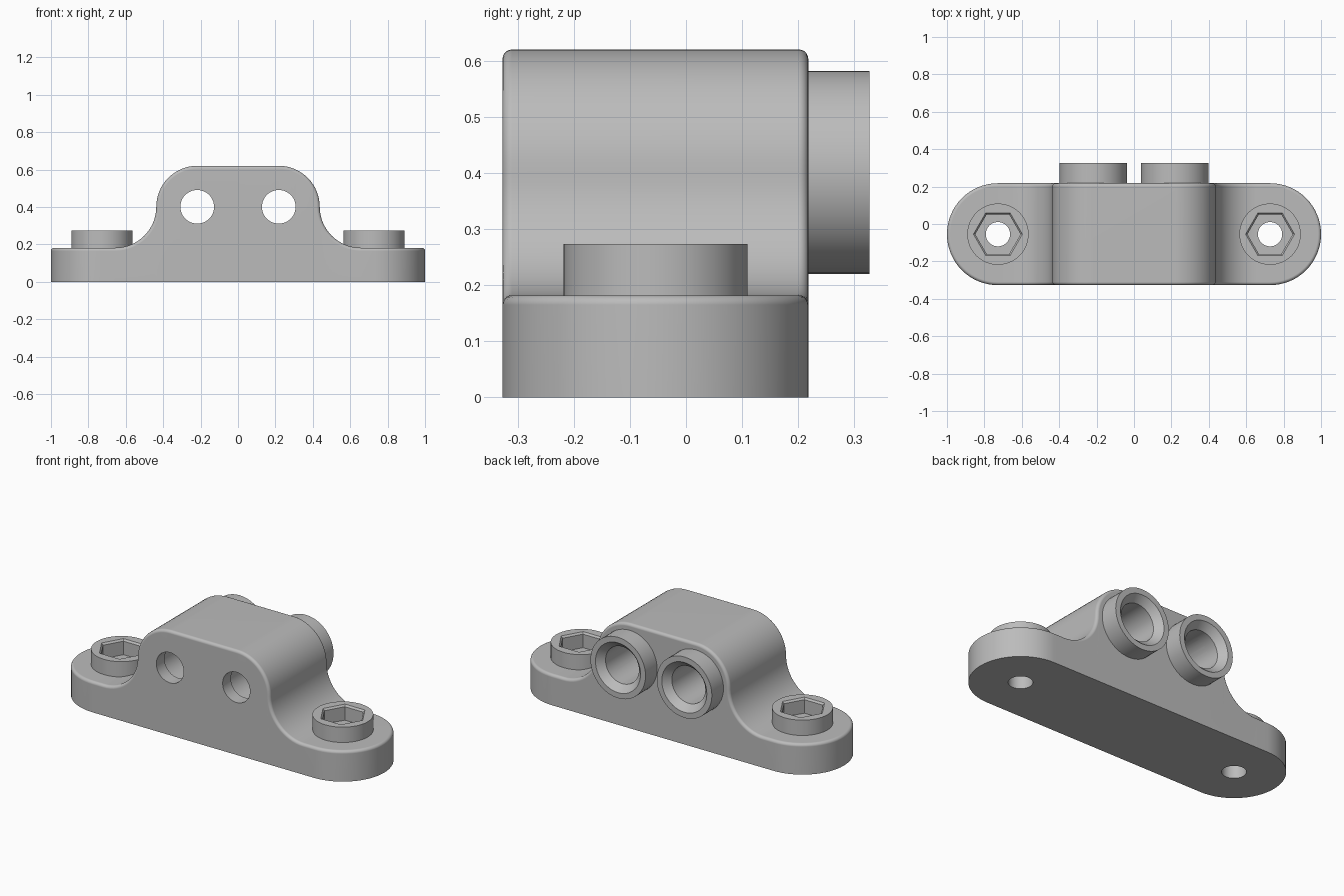
import bpy
import bmesh
from math import sin, cos, pi, radians
from mathutils import Vector

cube = bpy.data.objects.get("Cube")
if cube:
    bpy.data.objects.remove(cube, do_unlink=True)

grey = bpy.data.materials.new("plain_grey")
grey.use_nodes = True
COLOUR = (0.5, 0.5, 0.5, 1)
grey.diffuse_color = COLOUR
grey.node_tree.nodes["Principled BSDF"].inputs["Base Color"].default_value = COLOUR

SEGS = 48
END_R, MID_Y = 0.2725, -0.0545      # rounded plate ends and plate centre line
BOLT_X = 1 - END_R
PLATE_Z, TOP_Z = 0.182, 0.62
CURVE_R = (TOP_Z - PLATE_Z) / 2     # shoulder and fillet radius
PORT_X, PORT_Z = 0.218, 0.401
BACK_Y = MID_Y + END_R
EDGE = 0.017                        # rounding of the upper rim


def make_object(name, bm):
    bmesh.ops.recalc_face_normals(bm, faces=bm.faces)
    mesh = bpy.data.meshes.new(name)
    bm.to_mesh(mesh)
    bm.free()
    mesh.materials.append(grey)
    obj = bpy.data.objects.new(name, mesh)
    bpy.context.collection.objects.link(obj)
    return obj


def activate(obj):
    bpy.ops.object.select_all(action="DESELECT")
    obj.select_set(True)
    bpy.context.view_layer.objects.active = obj


def smooth(obj):
    activate(obj)
    bpy.ops.object.shade_smooth_by_angle(angle=radians(32))
    mod = obj.modifiers.new("even_shading", "WEIGHTED_NORMAL")
    mod.keep_sharp = True


def bridge(bm, a, b):
    for i in range(len(a)):
        j = (i + 1) % len(a)
        bm.faces.new((a[i], a[j], b[j], b[i]))


def turned(name, profile, centre, along_y=False, ring=False):
    """Turn (radius, height, shape) steps about z or y; hex steps are six-sided."""
    bm = bmesh.new()
    loops = []
    for radius, height, shape in profile:
        loop = []
        for i in range(SEGS):
            a = 2 * pi * i / SEGS
            r = radius
            if shape == "hex":
                r *= cos(pi / 6) / cos(a % (pi / 3) - pi / 6)
            u, v = r * cos(a), r * sin(a)
            p = Vector((u, height, v)) if along_y else Vector((u, v, height))
            loop.append(bm.verts.new(p + Vector(centre)))
        loops.append(loop)
    for a, b in zip(loops, loops[1:]):
        bridge(bm, a, b)
    if ring:
        bridge(bm, loops[-1], loops[0])
    else:
        bm.faces.new(loops[0])
        bm.faces.new(loops[-1])
    return make_object(name, bm)


def bracket():
    # Half of the humped top line: (x, z, normal)
    up = Vector((0, 0, 1))
    half = []
    steps = 16
    for i in range(steps + 1):
        a = pi / 2 * (1 - i / steps)
        n = Vector((cos(a), 0, sin(a)))
        half.append((Vector((PORT_X, 0, PORT_Z)) + n * CURVE_R, n))
    for i in range(1, steps + 1):
        a = pi + pi / 2 * i / steps
        n = Vector((-cos(a), 0, -sin(a)))
        half.append((Vector((PORT_X + 2 * CURVE_R, 0, PORT_Z)) - n * CURVE_R, n))
    half.append((Vector((BOLT_X, 0, PLATE_Z)), up))
    flip = Vector((-1, 1, 1))
    line = [(p * flip, n * flip) for p, n in reversed(half)] + half

    # Outline of the plate: (rim point, sideways normal, upward normal)
    def side(s, pts):
        return [(p + Vector((0, MID_Y + s * END_R, 0)), Vector((0, s, 0)), n) for p, n in pts]

    def end(s):
        out = []
        for i in range(1, 32):
            a = -pi / 2 + pi * i / 32
            m = Vector((cos(a), sin(a), 0)) * s
            out.append((Vector((s * BOLT_X, MID_Y, PLATE_Z)) + m * END_R, m, up))
        return out

    front, right, back, left = side(-1, line), end(1), side(1, line[::-1]), end(-1)
    outline = front + right + back + left

    bm = bmesh.new()
    rings = [[bm.verts.new((p.x, p.y, 0)) for p, m, n in outline]]
    for i in range(6):
        t = pi / 2 * i / 5
        rings.append([bm.verts.new(p - EDGE * (1 - cos(t)) * m - EDGE * (1 - sin(t)) * n)
                      for p, m, n in outline])
    for a, b in zip(rings, rings[1:]):
        bridge(bm, a, b)
    bm.faces.new(rings[0])
    # Top skin: strips across the hump and one face on each rounded end
    top, count, arc = rings[-1], len(line), len(right)
    f, b = top[:count], top[count + arc:2 * count + arc][::-1]
    for i in range(count - 1):
        bm.faces.new((f[i], f[i + 1], b[i + 1], b[i]))
    bm.faces.new([f[-1]] + top[count:count + arc] + [b[-1]])
    bm.faces.new([b[0]] + top[2 * count + arc:] + [f[0]])
    return make_object("bracket_body", bm)


body = bracket()

# Through holes: upright bolt holes and stepped bores from front to back
cutters = []
for s in (-1, 1):
    cutters.append(turned("bolt_hole_cutter", [(0.065, -0.1, ""), (0.065, 0.3, "")],
                          (s * BOLT_X, MID_Y, 0)))
    cutters.append(turned("bore_cutter", [(0.09, -0.5, ""), (0.09, -0.25, ""),
                                          (0.11, -0.25, ""), (0.11, 0.5, "")],
                          (s * PORT_X, 0, PORT_Z), along_y=True))
for cutter in cutters:
    cutter.hide_render = True
    mod = body.modifiers.new("cut", "BOOLEAN")
    mod.operation = "DIFFERENCE"
    mod.solver = "EXACT"
    mod.object = cutter
    activate(body)
    bpy.ops.object.modifier_apply(modifier=mod.name)
for cutter in cutters:
    bpy.data.objects.remove(cutter, do_unlink=True)
smooth(body)

for s, label in ((1, "left"), (-1, "right")):
    # Round boss with a hexagonal pocket on each plate end
    smooth(turned("bolt_boss_" + label,
                  [(0.164, PLATE_Z, ""), (0.164, 0.273, ""), (0.131, 0.273, "hex"),
                   (0.121, 0.262, "hex"), (0.121, PLATE_Z, "hex")],
                  (s * BOLT_X, MID_Y, 0), ring=True))
    # Port collar with a flared mouth on the back
    smooth(turned("port_collar_" + label,
                  [(0.181, BACK_Y, ""), (0.181, 0.327, ""), (0.148, 0.327, ""),
                   (0.11, 0.287, ""), (0.11, BACK_Y, "")],
                  (s * PORT_X, 0, PORT_Z), along_y=True, ring=True))
